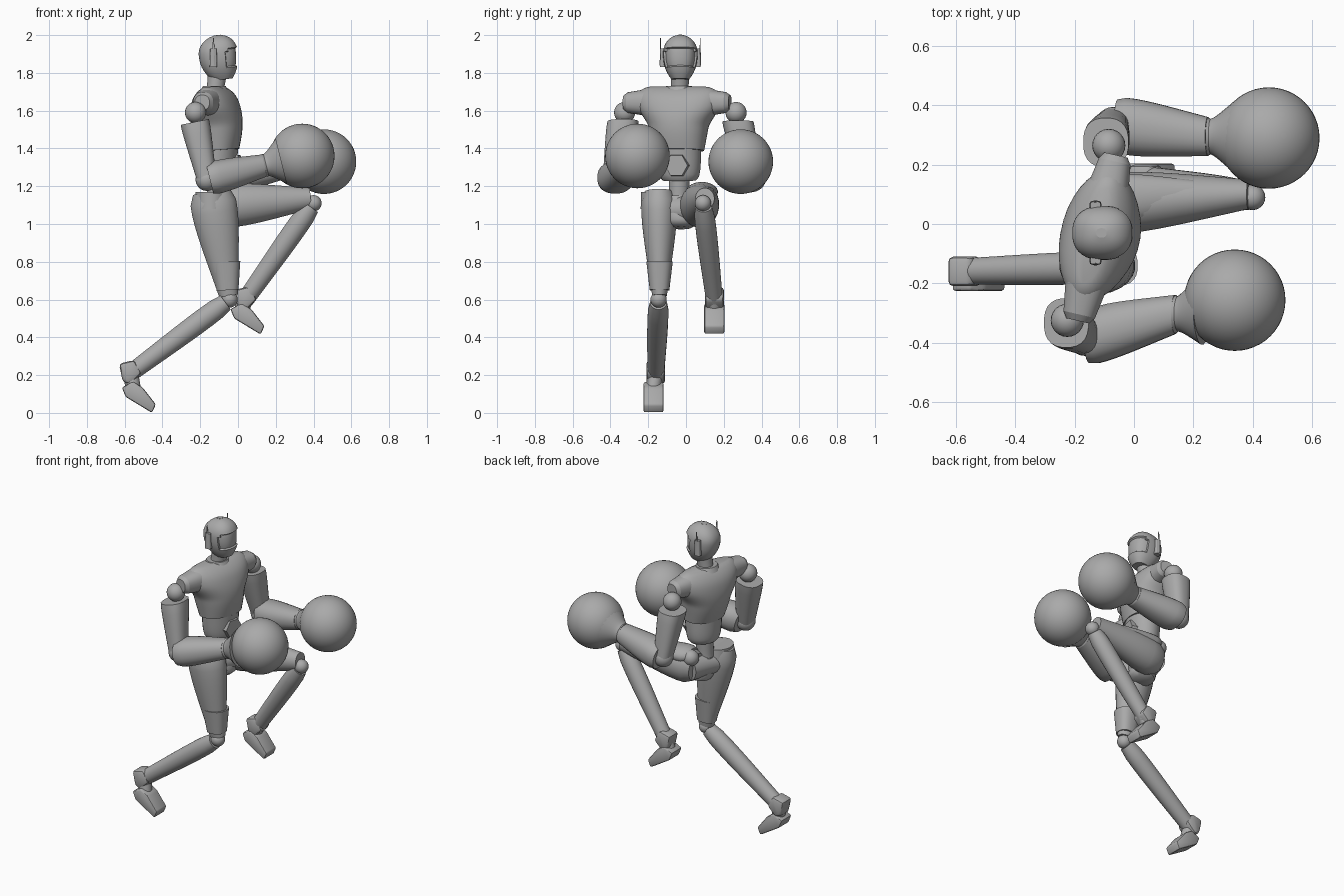
import bpy, bmesh, math
from mathutils import Vector

cube = bpy.data.objects.get("Cube")
if cube:
    bpy.data.objects.remove(cube, do_unlink=True)

shade = (0.4, 0.4, 0.4, 1)
grey = bpy.data.materials.new("plain_grey")
grey.use_nodes = True
grey.diffuse_color = shade
grey.node_tree.nodes["Principled BSDF"].inputs["Base Color"].default_value = shade

across = Vector((0, 1, 0))
upward = Vector((0, 0, 1))
yaw = math.radians(13)
shoulder_line = Vector((math.sin(yaw), math.cos(yaw), 0))


def finish(name, bm, angle=40):
    bmesh.ops.recalc_face_normals(bm, faces=bm.faces)
    mesh = bpy.data.meshes.new(name)
    bm.to_mesh(mesh)
    bm.free()
    ob = bpy.data.objects.new(name, mesh)
    bpy.context.collection.objects.link(ob)
    mesh.materials.append(grey)
    bpy.ops.object.select_all(action='DESELECT')
    ob.select_set(True)
    bpy.context.view_layer.objects.active = ob
    bpy.ops.object.shade_smooth_by_angle(angle=math.radians(angle))


def loft(rings, side, sides, power):
    """Skin rings of (centre, half depth, half width along side)."""
    bm = bmesh.new()
    axis = (rings[-1][0] - rings[0][0]).normalized()
    up = side.cross(axis).normalized()

    def soft(value):
        return math.copysign(abs(value) ** power, value)

    loops = []
    for centre, depth, width in rings:
        angles = [math.tau * (k + 0.5) / sides for k in range(sides)]
        loops.append([bm.verts.new(centre + up * depth * soft(math.cos(a))
                                   + side * width * soft(math.sin(a))) for a in angles])
    for low, high in zip(loops, loops[1:]):
        for k in range(sides):
            bm.faces.new((low[k - 1], low[k], high[k], high[k - 1]))
    bm.faces.new(loops[0])
    bm.faces.new(loops[-1])
    bmesh.ops.recalc_face_normals(bm, faces=bm.faces)
    return bm


def limb(name, start, end, r_start, r_end, swell=0, flat=1, side=across, sides=24, power=1):
    """Tapered tube that swells near its start; flat is width over depth."""
    start, end = Vector(start), Vector(end)
    rings = []
    steps = 10
    for i in range(steps + 1):
        t = i / steps
        r = r_start + (r_end - r_start) * t + swell * math.sin(math.pi * math.sqrt(t))
        rings.append((start.lerp(end, t), r, r * flat))
    finish(name, loft(rings, side, sides, power))


def ball(name, centre, radius, segments=24):
    bm = bmesh.new()
    bmesh.ops.create_uvsphere(bm, u_segments=segments, v_segments=segments // 2, radius=radius)
    bmesh.ops.translate(bm, verts=bm.verts, vec=centre)
    finish(name, bm, 60)


def slab(name, outline, offset, thickness, bevel):
    """Side outline in x and z, extruded across y and bevelled."""
    bm = bmesh.new()
    face = bm.faces.new([bm.verts.new((x, 0, z)) for x, z in outline])
    grown = bmesh.ops.extrude_face_region(bm, geom=[face])["geom"]
    moved = [v for v in grown if isinstance(v, bmesh.types.BMVert)]
    bmesh.ops.translate(bm, verts=moved, vec=across * thickness)
    bmesh.ops.translate(bm, verts=bm.verts, vec=Vector(offset) - across * thickness / 2)
    bmesh.ops.bevel(bm, geom=bm.edges[:], offset=bevel, segments=2, affect='EDGES', profile=0.5)
    finish(name, bm)


# Head: narrow jaw, domed crown, recessed visor
rings = []
head_steps = 20
widest = 0.6
for i in range(head_steps):
    t = math.sin(math.pi / 2 * i / (head_steps - 1))
    if t < widest:
        r = 0.104 * (1 - 0.5 * (1 - t / widest) ** 2.5)
    else:
        r = 0.104 * math.sqrt(max(0.03, 1 - ((t - widest) / (1 - widest)) ** 2))
    centre = Vector((-0.11 + 0.03 * (1 - t) ** 2, -0.03, 1.765 + 0.235 * t))
    rings.append((centre, r, r * 0.88))
head = loft(rings, across, 32, 0.85)
centres = [(f, f.calc_center_median()) for f in head.faces]
visor = [f for f, c in centres if 1.83 < c.z < 1.93 and c.x > -0.06]
bmesh.ops.inset_region(head, faces=visor, thickness=0.005, depth=-0.01)
finish("head", head, 35)
limb("neck", (-0.125, -0.035, 1.68), (-0.11, -0.03, 1.79), 0.055, 0.05, -0.007)

# Ear pods with thin antennas
for label, y, out in (("right", -0.122, -1), ("left", 0.062, 1)):
    limb(label + "_ear_pod", (-0.13, y, 1.83), (-0.13, y, 1.93), 0.02, 0.017,
         flat=0.8, sides=16, power=0.5)
    tip = y + out * 0.013
    limb(label + "_antenna", (-0.13, tip, 1.84), (-0.13, tip, 1.985), 0.01, 0.003, flat=0.5, sides=8)

# Chest: barrel that widens upward, with a squared yoke over each shoulder
rings = []
chest_steps = 24
for i in range(chest_steps + 1):
    t = i / chest_steps
    rise = min(1, max(0, (t - 0.35) / 0.35))
    rise = rise * rise * (3 - 2 * rise)
    crown = math.sqrt(1 - 0.75 * max(0, (t - 0.7) / 0.3) ** 3)
    width = (0.137 + 0.06 * t + 0.04 * rise) * math.sqrt(crown)
    depth = (0.103 + 0.04 * math.sin(math.pi * t) - 0.02 * t) * crown
    rings.append((Vector((-0.1 - 0.03 * t, -0.04, 1.39 + 0.335 * t)), depth, width))
finish("chest", loft(rings, shoulder_line, 32, 0.9))
yoke = Vector((-0.125, -0.047, 1.643))
for label, out in (("right", -1), ("left", 1)):
    tip = yoke + shoulder_line * out * 0.265
    limb(label + "_yoke", yoke + shoulder_line * out * 0.1, tip, 0.072, 0.055, 0.006,
         side=upward, power=0.85)
    limb(label + "_yoke_end", tip, tip + shoulder_line * out * 0.022, 0.055, 0.04,
         side=upward, power=0.85)
limb("collar", (-0.125, -0.037, 1.7), (-0.125, -0.037, 1.73), 0.075, 0.06,
     flat=1.15, side=shoulder_line)

# Belly with its six-sided plate, waist and pelvis
limb("belly", (-0.105, -0.035, 1.23), (-0.1, -0.04, 1.4), 0.072, 0.1, 0.012,
     flat=1.22, side=shoulder_line)
limb("belly_plate", (-0.04, -0.042, 1.31), (0.008, -0.052, 1.31), 0.066, 0.062,
     side=shoulder_line, sides=6)
limb("waist", (-0.115, -0.04, 1.07), (-0.11, -0.035, 1.24), 0.07, 0.055, -0.012)
limb("crotch", (-0.08, -0.025, 0.98), (-0.11, -0.045, 1.14), 0.045, 0.06, 0.03, flat=1.15)
limb("pelvis", (-0.14, -0.15, 1.07), (-0.06, 0.08, 1.08), 0.095, 0.095, -0.01, side=upward, flat=0.9)

# Arms: shoulder, elbow, wrist and glove points
arms = {
    "right": ((-0.225, -0.325, 1.59), (-0.165, -0.385, 1.235),
              (0.14, -0.305, 1.31), (0.34, -0.257, 1.36)),
    "left": ((-0.085, 0.265, 1.59), (-0.07, 0.335, 1.245),
             (0.25, 0.295, 1.3), (0.455, 0.29, 1.33)),
}
for label, points in arms.items():
    shoulder, elbow, wrist, glove = map(Vector, points)
    ball(label + "_shoulder", shoulder, 0.056)
    sleeve = shoulder.lerp(elbow, 0.14) - Vector((0.012, 0, 0))
    limb(label + "_upper_arm", sleeve, elbow, 0.077, 0.052, 0.003, flat=1.08, power=0.8)
    ball(label + "_elbow", elbow, 0.06)
    limb(label + "_forearm", elbow.lerp(wrist, 0.05), wrist, 0.08, 0.06, 0.012, flat=1.1, power=0.9)
    limb(label + "_cuff", wrist, wrist.lerp(glove, 0.45), 0.064, 0.125, -0.012)
    ball(label + "_glove", glove, 0.171, 48)

# Standing leg, bent back at the knee
limb("right_thigh", (-0.14, -0.142, 1.17), (-0.05, -0.14, 0.62), 0.1, 0.05, 0.033, flat=0.78)
limb("right_hip_guard", (-0.14, -0.14, 1.08), (-0.14, -0.143, 1.17), 0.09, 0.085, flat=1.12)
limb("right_knee_guard", (-0.065, -0.14, 0.8), (-0.055, -0.14, 0.65), 0.078, 0.058,
     flat=0.9, power=0.8)

# Raised leg, folded at the knee
limb("left_thigh", (-0.12, 0.065, 1.09), (0.385, 0.1, 1.135), 0.088, 0.056, 0.034, flat=0.9)
limb("left_hip_guard", (-0.1, 0.08, 1.17), (0.2, 0.1, 1.17), 0.04, 0.03, 0.015, flat=1.6)
ball("left_hip", (-0.105, 0.1, 1.16), 0.05)

# Lower legs share one heel and one foot outline, placed at each ankle
heel = ((-0.06, 0.05), (-0.04, -0.045), (0, -0.06), (0.06, 0), (0.02, 0.07))
foot = ((-0.06, 0), (-0.04, -0.05), (0.1, -0.135), (0.12, -0.09), (0.05, 0), (0, 0.03))
legs = {
    "right": ((-0.045, -0.145, 0.6), (-0.57, -0.16, 0.21), (-0.555, -0.172, 0.135)),
    "left": ((0.4, 0.09, 1.11), (0.04, 0.15, 0.6), (0.02, 0.15, 0.55)),
}
for label, points in legs.items():
    knee, ankle, sole = map(Vector, points)
    ball(label + "_knee", knee, 0.043)
    limb(label + "_shin", knee.lerp(ankle, 0.04), ankle, 0.046, 0.046, 0.011, flat=0.97)
    slab(label + "_heel", heel, ankle, 0.1, 0.018)
    limb(label + "_ankle", ankle, sole, 0.042, 0.04)
    slab(label + "_foot", foot, sole, 0.107, 0.01)
